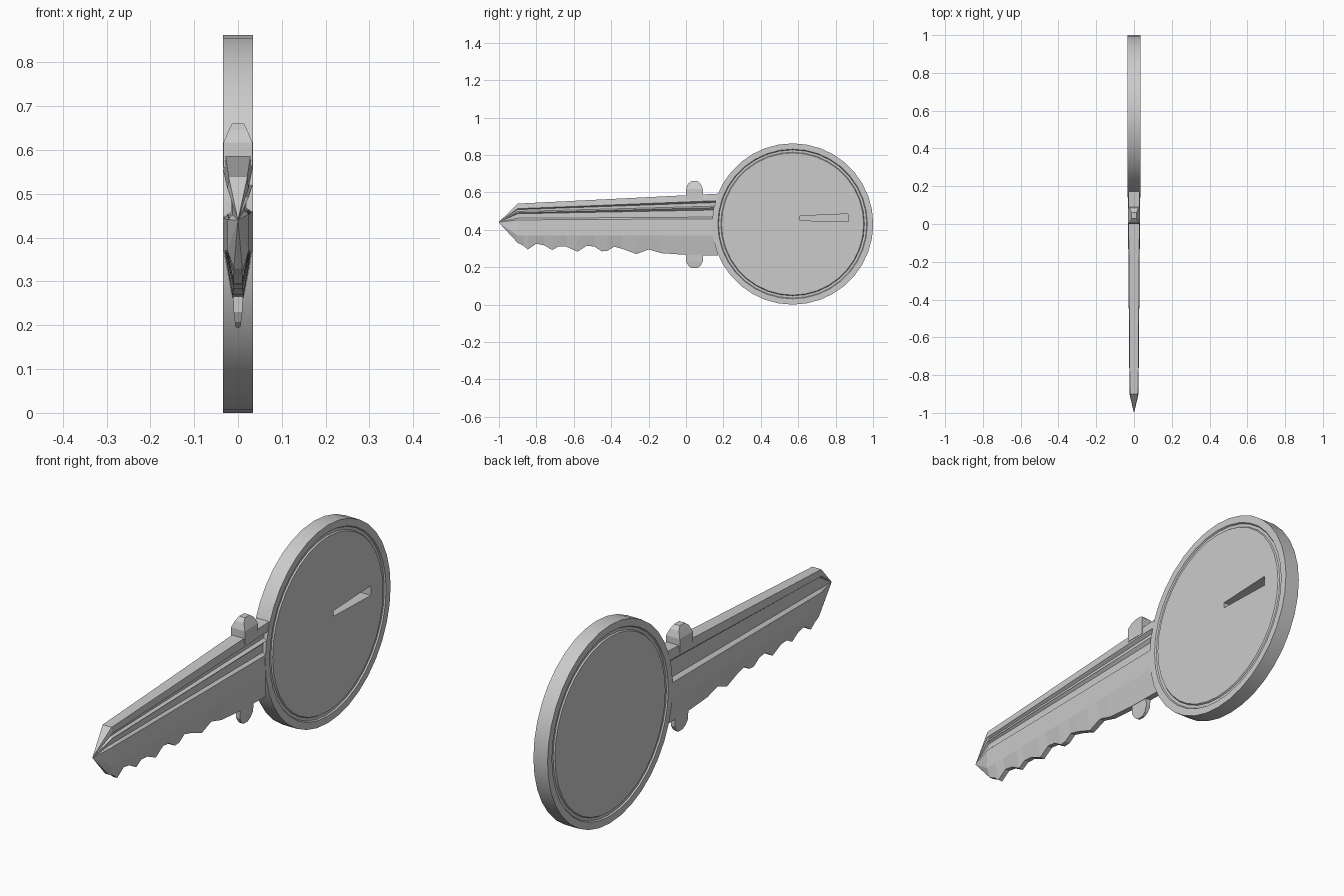
import bpy, bmesh, math

if "Cube" in bpy.data.objects:
    bpy.data.objects.remove(bpy.data.objects["Cube"])

def loft(name, rings, smooth=False):
    """Skin a list of equal-length point rings and cap both ends."""
    bm = bmesh.new()
    loops = [[bm.verts.new(p) for p in ring] for ring in rings]
    n = len(loops[0])
    for a, b in zip(loops, loops[1:]):
        for i in range(n):
            j = (i + 1) % n
            bm.faces.new((a[i], a[j], b[j], b[i]))
    bm.faces.new(loops[0][::-1])
    bm.faces.new(loops[-1])
    bmesh.ops.recalc_face_normals(bm, faces=bm.faces[:])
    mesh = bpy.data.meshes.new(name)
    bm.to_mesh(mesh)
    bm.free()
    obj = bpy.data.objects.new(name, mesh)
    bpy.context.collection.objects.link(obj)
    if smooth:
        bpy.ops.object.select_all(action='DESELECT')
        obj.select_set(True)
        bpy.context.view_layer.objects.active = obj
        bpy.ops.object.shade_smooth_by_angle(angle=math.radians(25))
    return obj

def lerp(a, b, t):
    return a + (b - a) * t

# Round bow: lathed about the x axis, with a ring groove on both faces
CY, CZ, SIDES = 0.57, 0.431, 36
half = [(0.38, 0.034), (0.384, 0.028), (0.396, 0.028), (0.40, 0.034), (0.431, 0.034)]
profile = [(r, -x) for r, x in half] + half[::-1]
rings = [[(x, CY + r * math.cos(2 * math.pi * i / SIDES),
           CZ + r * math.sin(2 * math.pi * i / SIDES)) for i in range(SIDES)]
         for r, x in profile]
bow = loft("bow", rings, smooth=True)

# Deep tapered slot in the right face of the bow
slot = [(0.61, 0.45), (0.865, 0.443), (0.865, 0.485), (0.61, 0.474)]
cutter = loft("slot_cutter", [[(x, y, z) for y, z in slot] for x in (-0.031, 0.06)])
cutter.hide_render = True
cutter.hide_viewport = True
cut = bow.modifiers.new("slot", 'BOOLEAN')
cut.operation = 'DIFFERENCE'
cut.solver = 'EXACT'
cut.object = cutter

# Blade cross-section: (z at bow end, z at tip end, width factor); None = toothed edge
section = [
    (0.593, 0.54, 0.9), (0.556, 0.513, 1), (0.546, 0.508, 0.55), (0.527, 0.498, 0.55),
    (0.519, 0.491, 1), (0.506, 0.486, 0.6), (0.468, 0.462, 0.6), (0.459, 0.453, 1),
    (0.37, 0.37, 1), (None, None, 0.4),
    (None, None, -0.4), (0.37, 0.37, -1), (0.447, 0.441, -1), (0.46, 0.452, -0.5),
    (0.535, 0.502, -0.5), (0.55, 0.511, -1), (0.593, 0.54, -0.9)]

# Toothed lower edge: (y, z)
teeth = [(-0.9, 0.33), (-0.87, 0.315), (-0.845, 0.295), (-0.80, 0.325), (-0.76, 0.318),
         (-0.715, 0.292), (-0.68, 0.312), (-0.64, 0.31), (-0.58, 0.283), (-0.53, 0.315),
         (-0.49, 0.31), (-0.45, 0.285), (-0.42, 0.287), (-0.385, 0.31), (-0.34, 0.298),
         (-0.265, 0.27), (-0.20, 0.295), (-0.13, 0.275), (0.0, 0.266), (0.172, 0.262)]

def blade_ring(y, bottom, shrink=1.0):
    t = (max(y, -0.9) + 0.9) / 1.072
    w = lerp(0.024, 0.033, t) * shrink
    ring = []
    for root, tip, f in section:
        z = bottom if root is None else lerp(tip, root, t)
        ring.append((f * w, y, lerp(0.44, z, shrink)))
    return ring

loft("blade", [blade_ring(-1.0, 0.33, 0.02)] + [blade_ring(y, z) for y, z in teeth])

# Stop tabs above and below the blade: levels of (z, y start, y end, half width)
def tab(name, levels):
    loft(name, [[(-w, a, z), (w, a, z), (w, b, z), (-w, b, z)] for z, a, b, w in levels])

tab("upper_stop", [(0.56, 0, 0.09, 0.033), (0.617, 0, 0.09, 0.033),
                   (0.645, 0.01, 0.08, 0.021), (0.66, 0.028, 0.062, 0.014)])
tab("lower_stop", [(0.29, 0, 0.09, 0.012), (0.23, 0, 0.09, 0.01),
                   (0.207, 0.013, 0.077, 0.007), (0.195, 0.03, 0.06, 0.005)])
